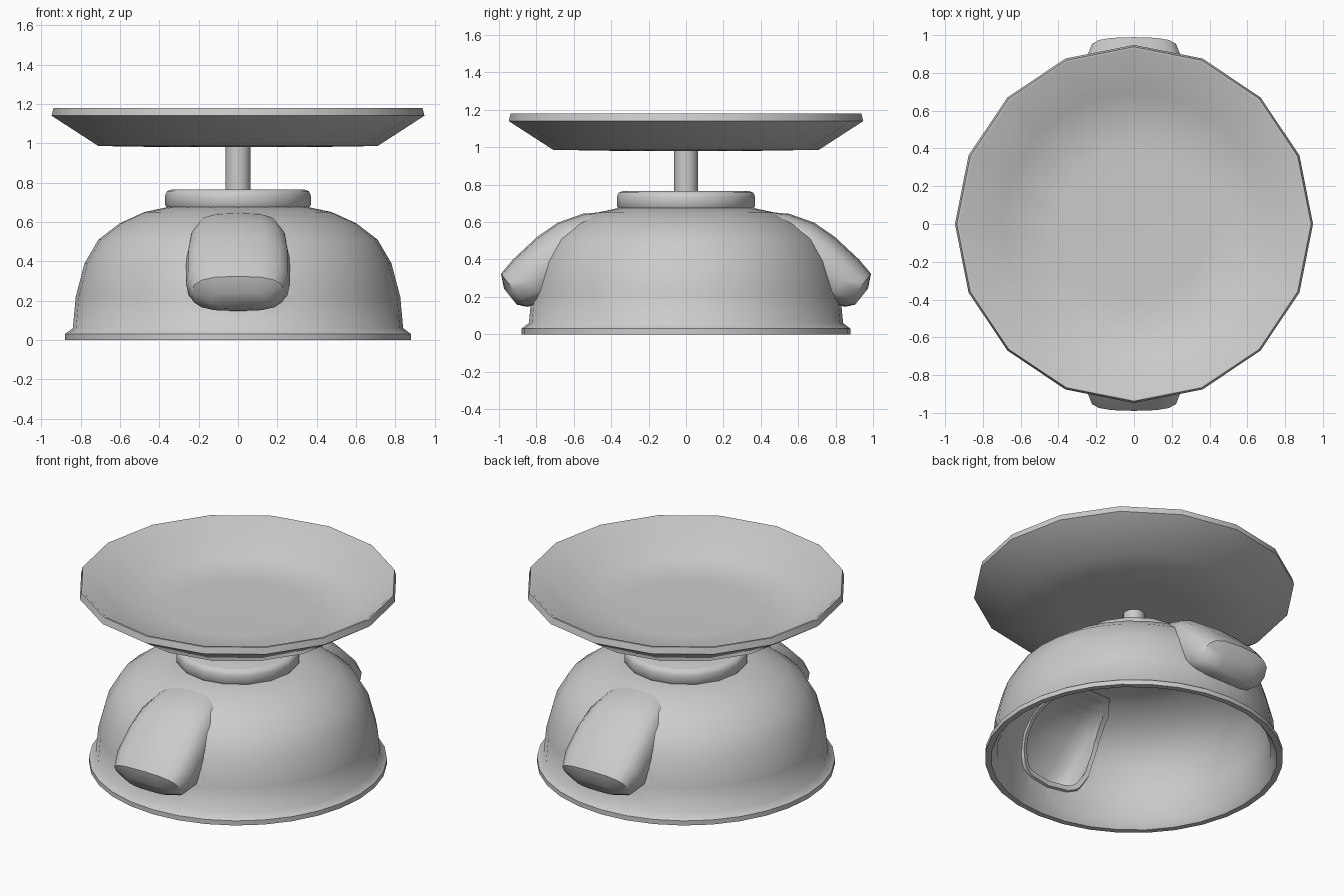
import bpy, bmesh, math
from mathutils import Vector

if "Cube" in bpy.data.objects:
    bpy.data.objects.remove(bpy.data.objects["Cube"], do_unlink=True)

grey = bpy.data.materials.new("light_grey")
grey.use_nodes = True
colour = (0.6, 0.6, 0.6, 1)
grey.diffuse_color = colour
grey.node_tree.nodes["Principled BSDF"].inputs["Base Color"].default_value = colour


def add_object(name, bm):
    bmesh.ops.recalc_face_normals(bm, faces=bm.faces)
    mesh = bpy.data.meshes.new(name)
    bm.to_mesh(mesh)
    bm.free()
    mesh.materials.append(grey)
    obj = bpy.data.objects.new(name, mesh)
    bpy.context.collection.objects.link(obj)
    return obj


def lathe(name, profile, sides):
    """Revolve (radius, height) points that begin and end on the axis."""
    bm = bmesh.new()
    verts = [bm.verts.new((r, 0, z)) for r, z in profile]
    edges = [bm.edges.new(pair) for pair in zip(verts, verts[1:])]
    bmesh.ops.spin(bm, geom=verts + edges, cent=(0, 0, 0), axis=(0, 0, 1),
                   angle=math.tau, steps=sides)
    bmesh.ops.remove_doubles(bm, verts=bm.verts, dist=0.0005)
    return add_object(name, bm)


def activate(obj):
    bpy.ops.object.select_all(action='DESELECT')
    obj.select_set(True)
    bpy.context.view_layer.objects.active = obj


def subtract(obj, cutter):
    mod = obj.modifiers.new("cut", 'BOOLEAN')
    mod.operation = 'DIFFERENCE'
    mod.solver = 'EXACT'
    mod.object = cutter
    activate(obj)
    bpy.ops.object.modifier_apply(modifier=mod.name)


# Pod stations: distance down the slope, underside, top, half width
STATIONS = [(-0.09, 0.64, 0.77, 0.14), (0.03, 0.60, 0.85, 0.22),
            (0.166, 0.60, 0.897, 0.25), (0.30, 0.60, 0.906, 0.265),
            (0.477, 0.60, 0.892, 0.265), (0.575, 0.645, 0.872, 0.235),
            (0.612, 0.69, 0.80, 0.14)]


def pod(name, side, inset=0.0, sides=16):
    """Loft rounded-square rings along a slope that leans outward."""
    bm = bmesh.new()
    along = Vector((0, side * 0.78, -0.62))
    outward = Vector((0, side * 0.62, 0.78))
    middle = 0.3
    rings = []
    for s, low, high, width in STATIONS:
        s = middle + (s - middle) * (1 - inset * 3)
        mid, half = (low + high) / 2, (high - low) / 2 - inset
        ring = []
        for i in range(sides):
            a = math.tau * i / sides
            c, n = math.cos(a), math.sin(a)
            x = math.copysign(abs(c) ** 0.7, c) * (width - inset)
            t = mid + math.copysign(abs(n) ** 0.7, n) * half
            ring.append(bm.verts.new(Vector((x, 0, 0)) + along * s + outward * t))
        rings.append(ring)
    for a, b in zip(rings, rings[1:]):
        for i in range(sides):
            j = (i + 1) % sides
            bm.faces.new((a[i], a[j], b[j], b[i]))
    bm.faces.new(rings[0])
    bm.faces.new(rings[-1])
    return add_object(name, bm)


# Hollow domed body with a flared foot
outer = [(0, 0.68), (0.355, 0.676), (0.477, 0.65), (0.60, 0.594), (0.71, 0.51),
         (0.78, 0.39), (0.825, 0.22), (0.84, 0.06), (0.88, 0.03), (0.88, 0)]
inner = [(0.845, 0), (0.81, 0.05), (0.795, 0.22), (0.752, 0.375), (0.685, 0.487),
         (0.58, 0.567), (0.465, 0.62), (0.35, 0.646), (0, 0.65)]
body = lathe("domed_body", outer + inner, 32)
hollow = lathe("hollow_cutter", [(0, -0.1), (0.845, -0.1)] + inner, 32)
hollow.scale = (0.98, 0.98, 0.98)
bpy.context.view_layer.update()

# Hollow pods on the front and back, open into the body
parts = [body]
cutters = [hollow]
for label, side in (("front", -1), ("back", 1)):
    shell = pod(label + "_pod", side)
    cavity = pod(label + "_cavity_cutter", side, 0.025)
    subtract(shell, cavity)
    subtract(shell, hollow)
    subtract(body, cavity)
    parts.append(shell)
    cutters.append(cavity)
for cutter in cutters:
    bpy.data.objects.remove(cutter, do_unlink=True)

# Round collar, stem and shallow dish
parts.append(lathe("collar", [(0, 0.645), (0.35, 0.66), (0.37, 0.685), (0.37, 0.735),
                              (0.36, 0.757), (0.335, 0.766), (0, 0.766)], 16))
parts.append(lathe("stem", [(0, 0.74), (0.064, 0.74), (0.064, 0.99), (0, 0.99)], 16))
parts.append(lathe("dish", [(0, 0.98), (0.4, 0.981), (0.71, 0.986), (0.948, 1.14),
                            (0.938, 1.18), (0.925, 1.18), (0.70, 1.01),
                            (0.4, 1.003), (0, 1.0)], 16))

for part in parts:
    activate(part)
    bpy.ops.object.shade_smooth_by_angle(angle=math.radians(50))
